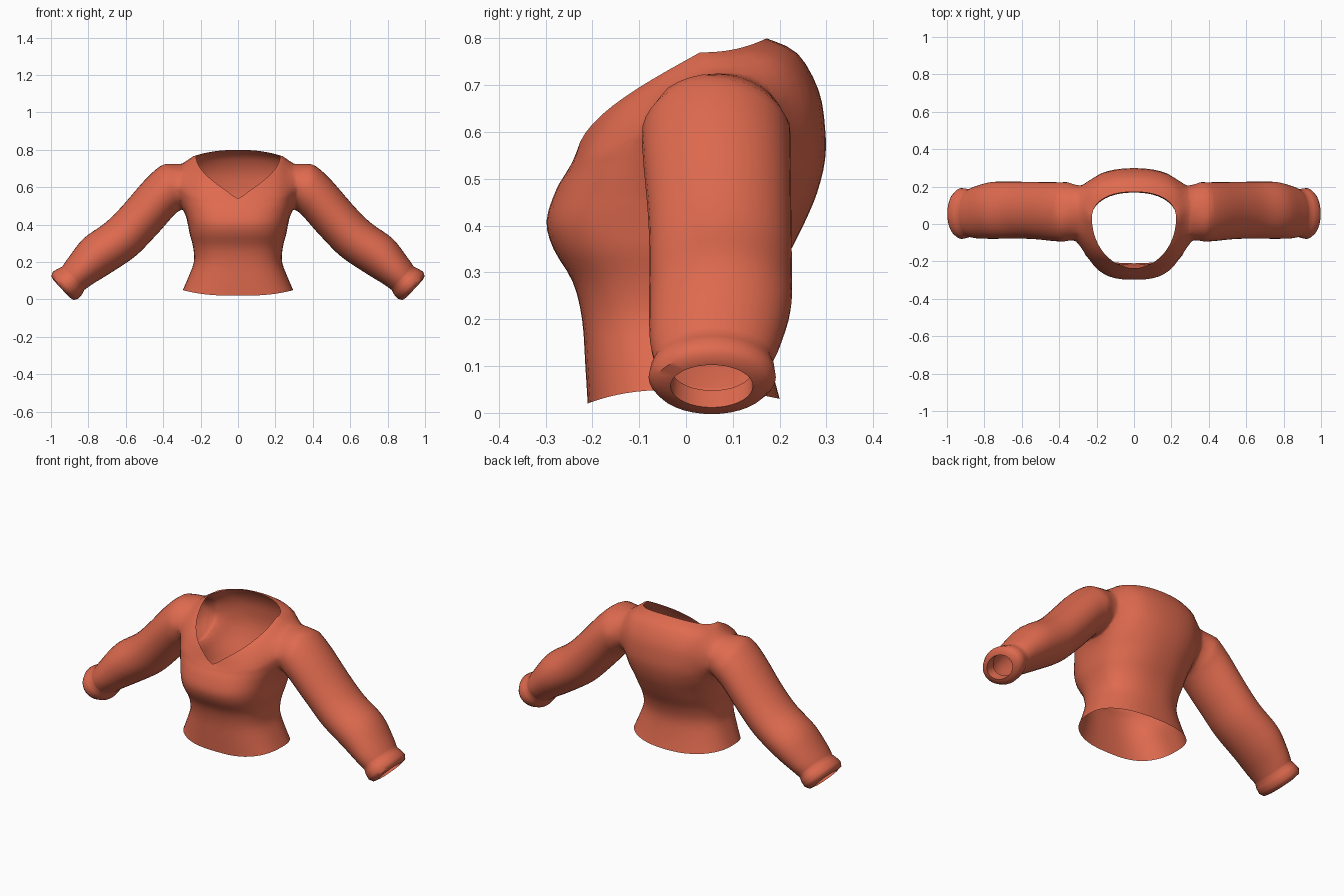
import bpy, bmesh, math
from mathutils import Vector

if "Cube" in bpy.data.objects:
    bpy.data.objects.remove(bpy.data.objects["Cube"])

knit = bpy.data.materials.new("coral_knit")
knit.diffuse_color = (0.74, 0.145, 0.078, 1)
knit.use_nodes = True
knit.node_tree.nodes["Principled BSDF"].inputs["Base Color"].default_value = knit.diffuse_color
BODY, CAP, SLEEVE = 0, 1, 2          # temporary face tags


def refine(rows, k):
    """Catmull-Rom interpolation between the rows of a table."""
    out = []
    for i in range(len(rows) - 1):
        a, b, c, d = (rows[max(0, min(len(rows) - 1, i + j))] for j in (-1, 0, 1, 2))
        for s in range(k):
            t = s / k
            out.append([0.5 * (2 * q + (r - p) * t + (2 * p - 5 * q + 4 * r - u) * t * t
                               + (3 * q - p - 3 * r + u) * t ** 3)
                        for p, q, r, u in zip(a, b, c, d)])
    return out + [list(rows[-1])]


def loft(bm, rings, tag):
    """Skin a list of point rings and close both ends with fans tagged CAP."""
    vs = [[bm.verts.new(p) for p in ring] for ring in rings]
    n = len(vs[0])
    for a, b in zip(vs, vs[1:]):
        for i in range(n):
            j = (i + 1) % n
            bm.faces.new((a[i], a[j], b[j], b[i])).material_index = tag
    for end in (vs[0], vs[-1]):
        mid = bm.verts.new(sum((v.co for v in end), Vector()) / n)
        for i in range(n):
            bm.faces.new((end[i], end[(i + 1) % n], mid)).material_index = CAP


def make_object(name, bm):
    bmesh.ops.recalc_face_normals(bm, faces=bm.faces)
    me = bpy.data.meshes.new(name)
    bm.to_mesh(me)
    bm.free()
    for _ in range(3):
        me.materials.append(knit)
    ob = bpy.data.objects.new(name, me)
    bpy.context.collection.objects.link(ob)
    return ob


def power(v, e):
    return math.copysign(abs(v) ** e, v)


# Torso rings: half width, y front/side/back, z front/side/back, V-neck amount
TORSO = [
    (.295, -.210, .00, .200, .020, .050, .030, 0),
    (.265, -.215, .00, .180, .100, .120, .110, 0),
    (.236, -.222, .00, .168, .200, .200, .200, 0),
    (.240, -.242, .00, .188, .280, .280, .280, 0),
    (.258, -.283, .00, .225, .350, .350, .350, 0),
    (.270, -.298, .01, .255, .410, .410, .410, 0),
    (.290, -.278, .03, .280, .475, .470, .470, 0),
    (.315, -.258, .05, .297, .510, .540, .540, .1),
    (.330, -.250, .06, .297, .523, .610, .610, .3),
    (.325, -.244, .07, .283, .531, .680, .690, .55),
    (.280, -.239, .06, .238, .536, .747, .768, .8),
    (.225, -.235, .03, .172, .541, .770, .800, 1),
]


def torso_ring(row, n=48):
    w, yf, ys, yb, zf, zs, zb, k = row
    pts = []
    for i in range(n):
        a = 2 * math.pi * i / n
        c, s = math.cos(a), math.sin(a)
        front = s < 0
        e = (.74 + .26 * k) if front else .88
        depth = (ys - yf) if front else (yb - ys)
        g = s * s
        if front:
            g = (1 - k) * g + k * math.asin(min(1, -s)) / (math.pi / 2)
        pts.append(Vector((w * power(c, e), ys + depth * power(s, e),
                           zs + ((zf if front else zb) - zs) * g)))
    return pts


bm = bmesh.new()
loft(bm, [torso_ring(r) for r in refine(TORSO, 3)], BODY)
sweater = make_object("sweater", bm)

# Sleeve rings: centre x, y, z, slope angle, radius, radius in y
ARM = [
    (.245, .075, .625, 5, .085, .110),
    (.335, .065, .605, 14, .130, .155),
    (.405, .065, .560, 27, .128, .158),
    (.530, .072, .420, 42, .120, .153),
    (.630, .074, .320, 42, .120, .152),
    (.755, .073, .233, 37, .117, .152),
    (.840, .063, .155, 42, .096, .140),
    (.882, .058, .112, 43, .086, .125),
]
CUFF = [
    (.898, .057, .096, 43, .094, .132),
    (.922, .056, .076, 43, .099, .136),
    (.939, .055, .061, 43, .087, .122),
    (.944, .055, .057, 43, .062, .088),
    (.905, .056, .092, 43, .060, .086),
]


def sleeve_ring(row, side, n=36):
    x, y, z, deg, r, ry = row
    t = math.radians(deg)
    pts = []
    for i in range(n):
        a = 2 * math.pi * i / n
        u = r * math.cos(a)
        pts.append(Vector((side * (x + u * math.sin(t)), y + ry * math.sin(a),
                           z + u * math.cos(t))))
    return pts


bm = bmesh.new()
for side in (1, -1):
    loft(bm, [sleeve_ring(r, side) for r in refine(ARM, 4) + CUFF], SLEEVE)
sleeves = make_object("sleeves_helper", bm)

# Merge sleeves into the torso
bpy.context.view_layer.objects.active = sweater
sweater.select_set(True)
mod = sweater.modifiers.new("merge", 'BOOLEAN')
mod.operation = 'UNION'
mod.solver = 'EXACT'
mod.object = sleeves
bpy.ops.object.modifier_apply(modifier=mod.name)
bpy.data.objects.remove(sleeves)

# Open the neck, hem and cuffs, then soften the armhole seams
bm = bmesh.new()
bm.from_mesh(sweater.data)
bmesh.ops.delete(bm, geom=[f for f in bm.faces if f.material_index == CAP], context='FACES')
bmesh.ops.triangulate(bm, faces=[f for f in bm.faces if len(f.verts) > 4])
bmesh.ops.remove_doubles(bm, verts=bm.verts, dist=.004)
zone = {v for e in bm.edges if len({f.material_index for f in e.link_faces}) > 1
        for v in e.verts}
for _ in range(3):
    zone |= {e.other_vert(v) for v in zone for e in v.link_edges}
zone = [v for v in zone if not v.is_boundary]
for _ in range(7):
    bmesh.ops.smooth_vert(bm, verts=zone, factor=.5,
                          use_axis_x=True, use_axis_y=True, use_axis_z=True)
for f in bm.faces:
    f.material_index = 0
bmesh.ops.recalc_face_normals(bm, faces=bm.faces)
bm.to_mesh(sweater.data)
bm.free()
sweater.data.materials.clear()
sweater.data.materials.append(knit)
bpy.ops.object.shade_smooth_by_angle(angle=math.radians(50))
